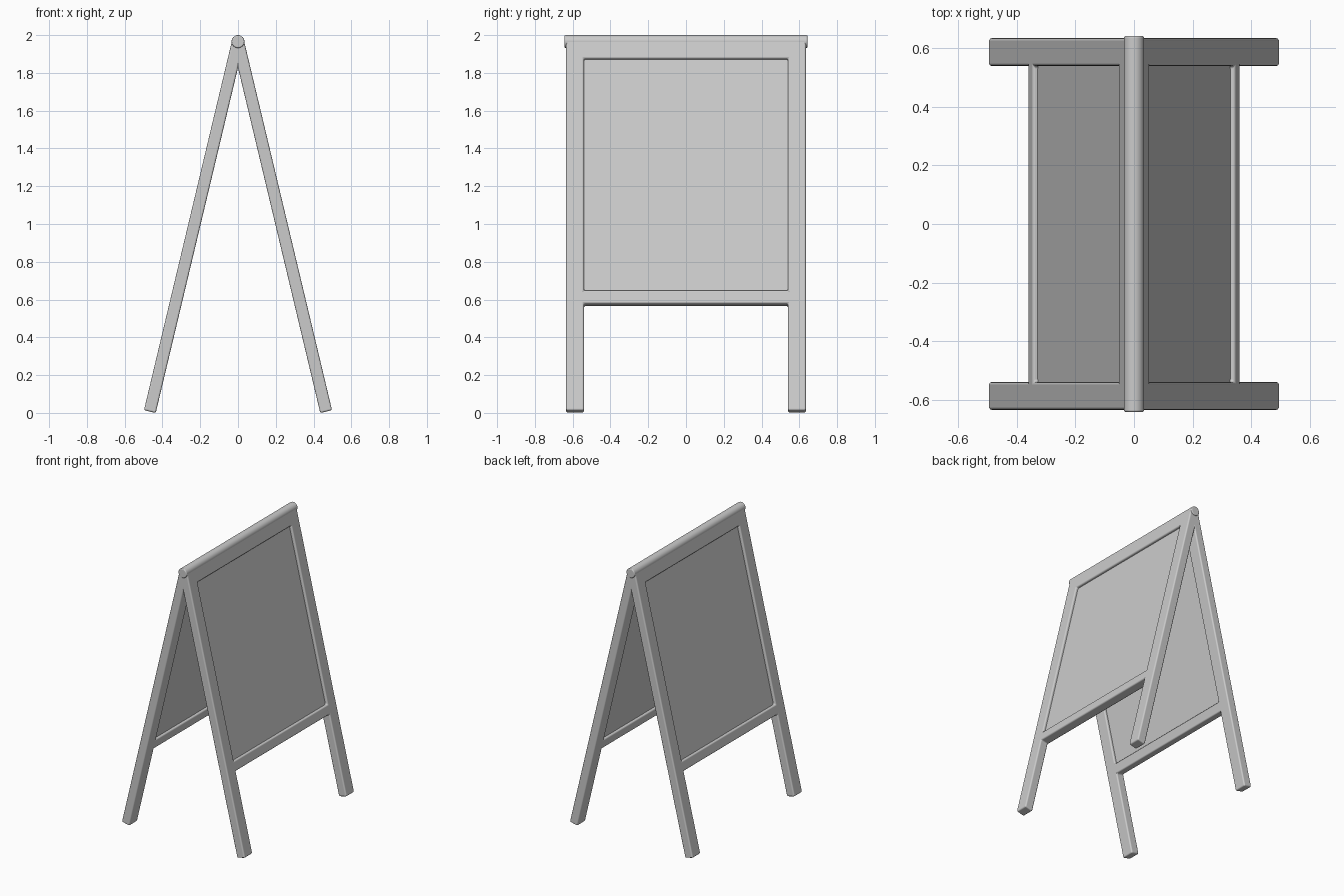
import bpy, bmesh, math
from mathutils import Matrix

cube = bpy.data.objects.get("Cube")
if cube:
    bpy.data.objects.remove(cube, do_unlink=True)

GRAY = (0.6, 0.6, 0.6, 1)
mat = bpy.data.materials.new("plain gray")
mat.use_nodes = True
mat.diffuse_color = GRAY
mat.node_tree.nodes["Principled BSDF"].inputs["Base Color"].default_value = GRAY

TILT = math.radians(13.4)   # lean of each side
PIVOT = 1.966               # height of the top bar
HALF = 0.032                # half thickness of the frame


def finish(name, bm, bevel):
    bmesh.ops.recalc_face_normals(bm, faces=bm.faces)
    mesh = bpy.data.meshes.new(name)
    bm.to_mesh(mesh)
    bm.free()
    mesh.materials.append(mat)
    ob = bpy.data.objects.new(name, mesh)
    bpy.context.collection.objects.link(ob)
    if bevel:
        mod = ob.modifiers.new("soft edges", 'BEVEL')
        mod.width = bevel
        mod.segments = 3
        mod.limit_method = 'ANGLE'
        mod.harden_normals = True
    bpy.ops.object.select_all(action='DESELECT')
    ob.select_set(True)
    bpy.context.view_layer.objects.active = ob
    bpy.ops.object.shade_smooth_by_angle(angle=math.radians(40))
    return ob


def slab(ys, zs, half, skip=()):
    """Grid of cells in the YZ plane, minus the skipped ones, given thickness."""
    bm = bmesh.new()
    grid = [[bm.verts.new((-half, y, z)) for z in zs] for y in ys]
    for i in range(len(ys) - 1):
        for j in range(len(zs) - 1):
            if (i, j) not in skip:
                bm.faces.new((grid[i][j], grid[i + 1][j],
                              grid[i + 1][j + 1], grid[i][j + 1]))
    loose = [v for v in bm.verts if not v.link_faces]
    bmesh.ops.delete(bm, geom=loose, context='VERTS')
    out = bmesh.ops.extrude_face_region(bm, geom=bm.faces[:])
    moved = [g for g in out["geom"] if isinstance(g, bmesh.types.BMVert)]
    bmesh.ops.translate(bm, verts=moved, vec=(2 * half, 0, 0))
    return bm


# Two leaning sides: legs and rails in one frame, with a recessed board
for side, sign in (("left", 1), ("right", -1)):
    place = Matrix.Translation((0, 0, PIVOT)) @ Matrix.Rotation(-sign * TILT, 4, 'Y')
    frame = slab((-0.635, -0.54, 0.54, 0.635), (-2.014, -1.433, -1.361, -0.1, 0),
                 HALF, skip=((1, 0), (1, 2)))
    bmesh.ops.transform(frame, matrix=place, verts=frame.verts)
    finish(side + "_frame", frame, 0.01)

    board = slab((-0.56, 0.56), (-1.39, -0.08), 0.014)
    bmesh.ops.transform(board, matrix=place, verts=board.verts)
    finish(side + "_board", board, 0)

# Round bar along the top
bar = bmesh.new()
bmesh.ops.create_cone(bar, cap_ends=True, segments=32, radius1=0.034, radius2=0.034,
                      depth=1.286, matrix=Matrix.Translation((0, 0, PIVOT))
                      @ Matrix.Rotation(math.pi / 2, 4, 'X'))
finish("top_bar", bar, 0.007)
